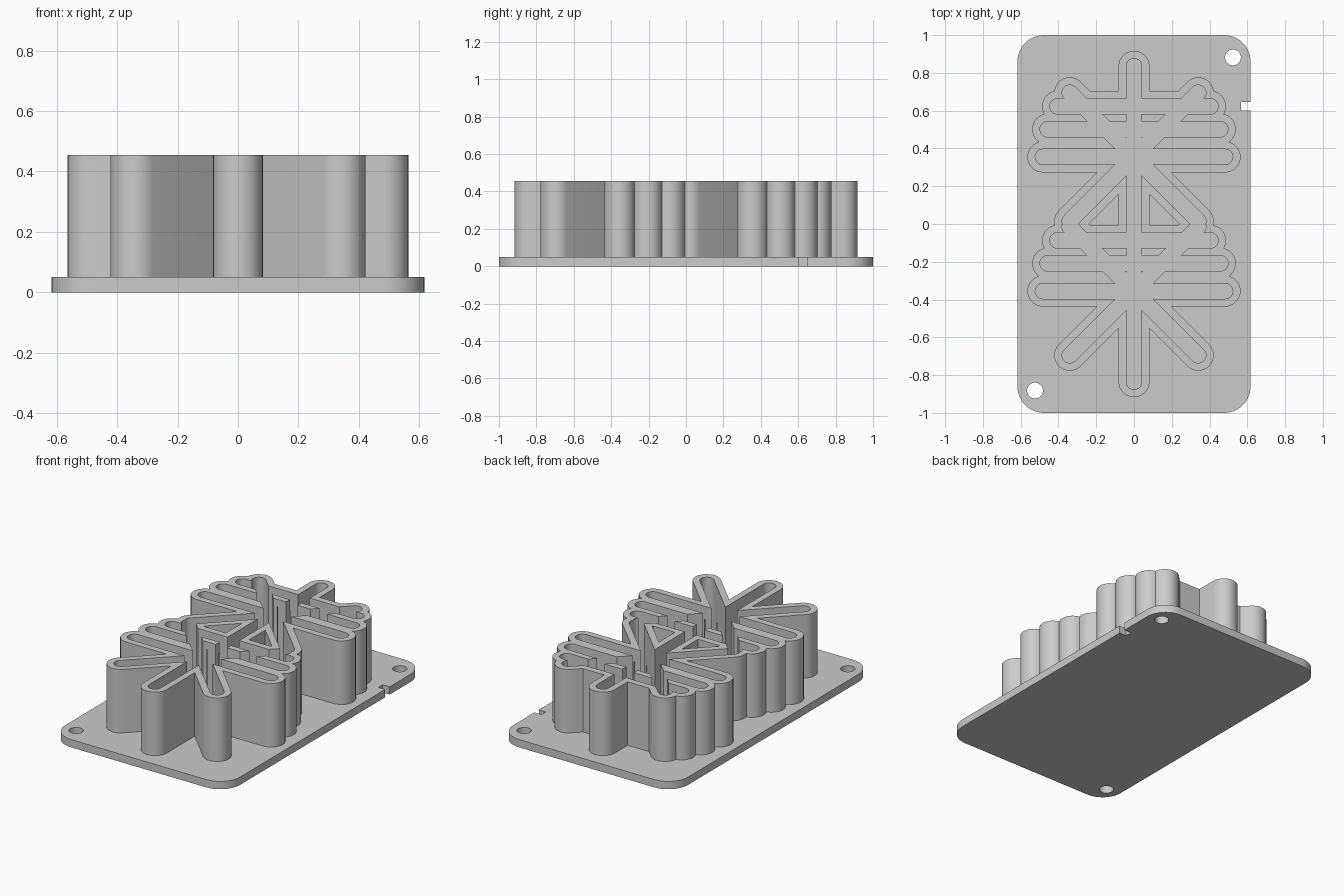
import bpy, bmesh, math
from mathutils import Vector

cube = bpy.data.objects.get("Cube")
if cube:
    bpy.data.objects.remove(cube, do_unlink=True)

grey = bpy.data.materials.new("plain grey")
grey.use_nodes = True
colour = (0.6, 0.6, 0.6, 1)
grey.diffuse_color = colour
grey.node_tree.nodes["Principled BSDF"].inputs["Base Color"].default_value = colour

PLATE_TOP, WALL_TOP = 0.05, 0.455
HALF_X, HALF_Y, CORNER = 0.617, 1.0, 0.14


def prism(bm, outline, z0, z1):
    """Extrude a counter-clockwise outline from z0 to z1."""
    low = [bm.verts.new((x, y, z0)) for x, y in outline]
    high = [bm.verts.new((x, y, z1)) for x, y in outline]
    bm.faces.new(low[::-1])
    bm.faces.new(high)
    for i in range(len(low)):
        j = (i + 1) % len(low)
        bm.faces.new((low[i], low[j], high[j], high[i]))


def arc(centre, radius, start, sweep, steps):
    return [(centre[0] + radius * math.cos(start + sweep * i / steps),
             centre[1] + radius * math.sin(start + sweep * i / steps))
            for i in range(steps + 1)]


def capsule(a, b, radius):
    """Outline of a round-ended bar from a to b."""
    d = Vector(b) - Vector(a)
    angle = math.atan2(d.y, d.x)
    return (arc(b, radius, angle - math.pi / 2, math.pi, 16)
            + arc(a, radius, angle + math.pi / 2, math.pi, 16))


def make(name, outlines, z0, z1):
    bm = bmesh.new()
    for outline in outlines:
        prism(bm, outline, z0, z1)
    mesh = bpy.data.meshes.new(name)
    bm.to_mesh(mesh)
    bm.free()
    mesh.materials.append(grey)
    obj = bpy.data.objects.new(name, mesh)
    bpy.context.collection.objects.link(obj)
    return obj


def cut(target, cutter):
    """Subtract the cutter, then shade the result smooth with sharp edges."""
    cutter.hide_render = True
    mod = target.modifiers.new("cut", "BOOLEAN")
    mod.operation = "DIFFERENCE"
    mod.solver = "EXACT"
    mod.use_self = True
    mod.object = cutter
    bpy.ops.object.select_all(action="DESELECT")
    target.select_set(True)
    bpy.context.view_layer.objects.active = target
    bpy.ops.object.modifier_apply(modifier=mod.name)
    bpy.data.objects.remove(cutter, do_unlink=True)
    bpy.ops.object.shade_smooth_by_angle(angle=math.radians(30))


# Centre lines of the two stacked snowflakes
bars = [((0, -0.835), (0, 0.835))]
for cy in (0.355, -0.355):
    for side in (1, -1):
        bars.append(((-0.34, cy - 0.34 * side), (0.34, cy + 0.34 * side)))
    for rise, reach in ((0, 0.482), (0.147, 0.457), (0.268, 0.405)):
        bars.append(((-reach, cy + rise), (reach, cy + rise)))

# Hollow snowflake wall, sunk slightly into the plate
wall = make("snowflake_wall", [capsule(a, b, 0.082) for a, b in bars],
            PLATE_TOP - 0.01, WALL_TOP)
channel = make("channel_cutter", [capsule(a, b, 0.041) for a, b in bars],
               0, WALL_TOP + 0.1)
cut(wall, channel)

# Rounded base plate
outline = []
for k, (sx, sy) in enumerate(((1, 1), (-1, 1), (-1, -1), (1, -1))):
    centre = (sx * (HALF_X - CORNER), sy * (HALF_Y - CORNER))
    outline += arc(centre, CORNER, k * math.pi / 2, math.pi / 2, 12)
plate = make("base_plate", [outline], 0, PLATE_TOP)

# Two corner holes and the edge notch
holes = [arc((s * 0.524, s * 0.882), 0.042, 0, math.tau * 31 / 32, 31) for s in (1, -1)]
notch = [(0.567, 0.602), (0.7, 0.602), (0.7, 0.646), (0.567, 0.646)]
cut(plate, make("hole_cutter", holes + [notch], -0.1, PLATE_TOP + 0.1))
